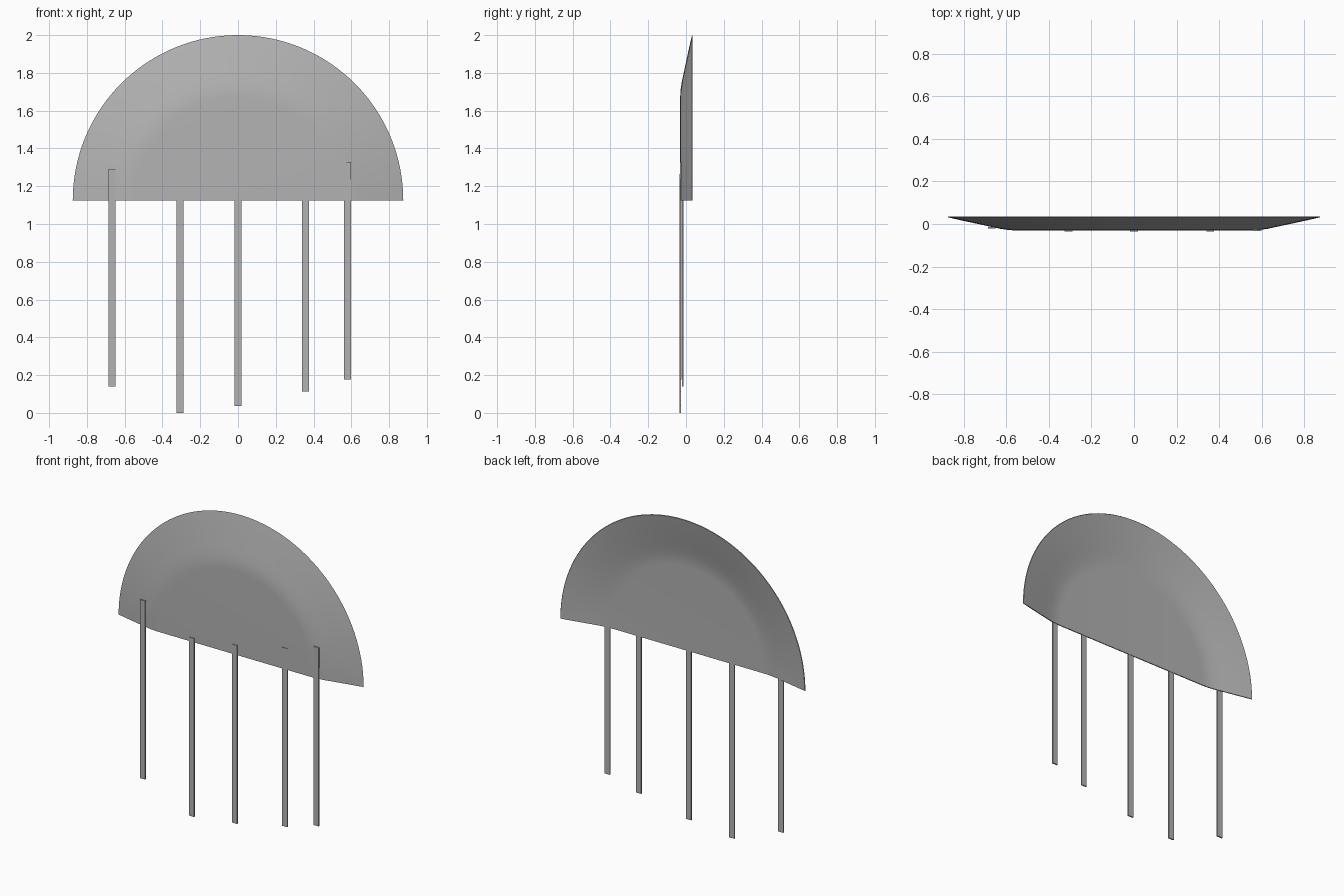
import bpy, bmesh, math

if "Cube" in bpy.data.objects:
    bpy.data.objects.remove(bpy.data.objects["Cube"])

grey = bpy.data.materials.new("plain grey")
grey.diffuse_color = (0.45, 0.45, 0.45, 1)
grey.use_nodes = True
grey.node_tree.nodes["Principled BSDF"].inputs["Base Color"].default_value = grey.diffuse_color


def finish(bm, name):
    bmesh.ops.recalc_face_normals(bm, faces=bm.faces[:])
    mesh = bpy.data.meshes.new(name)
    bm.to_mesh(mesh)
    bm.free()
    mesh.materials.append(grey)
    ob = bpy.data.objects.new(name, mesh)
    bpy.context.collection.objects.link(ob)
    return ob


# Half dish: thin shell profile (radius, y) swept through 180 degrees
CENTRE_Z, WALL, STEPS = 1.125, 0.006, 64
front = [(0, -.031), (.54, -.031), (.565, -.03), (.59, -.028), (.63, -.022),
         (.68, -.011), (.75, .004), (.82, .019), (.875, .032)]
back = [(r, y + WALL) for r, y in reversed(front[:-1])]
profile = front + [(.872, .035)] + back

bm = bmesh.new()
rings = []
for i in range(STEPS + 1):
    a = math.pi * i / STEPS
    rings.append([bm.verts.new((r * math.cos(a), y, CENTRE_Z + r * math.sin(a)))
                  for r, y in profile])
for a, b in zip(rings, rings[1:]):
    for j in range(len(profile) - 1):
        bm.faces.new((a[j], a[j + 1], b[j + 1], b[j]))
bmesh.ops.remove_doubles(bm, verts=bm.verts[:], dist=1e-5)
# straight cut edge along the bottom, closed in strips between the two skins
bm.verts.ensure_lookup_table()
bmesh.ops.holes_fill(bm, edges=[e for e in bm.edges if e.is_boundary], sides=0)
dish = finish(bm, "half_dish")
bpy.context.view_layer.objects.active = dish
dish.select_set(True)
bpy.ops.object.shade_smooth_by_angle(angle=math.radians(35))

# Flat hanging bars: x centre, bottom z, front y
BAR_W, BAR_T, BAR_L = 0.037, 0.008, 1.152
for n, (x, z, y) in enumerate([(-.668, .14, -.021), (-.308, 0, -.035), (0, .037, -.035),
                               (.358, .112, -.035), (.58, .176, -.033)], 1):
    bm = bmesh.new()
    bmesh.ops.create_cube(bm, size=1)
    bmesh.ops.scale(bm, vec=(BAR_W, BAR_T, BAR_L), verts=bm.verts)
    bmesh.ops.translate(bm, vec=(x, y + BAR_T / 2, z + BAR_L / 2), verts=bm.verts)
    finish(bm, f"hanging_bar_{n}")
